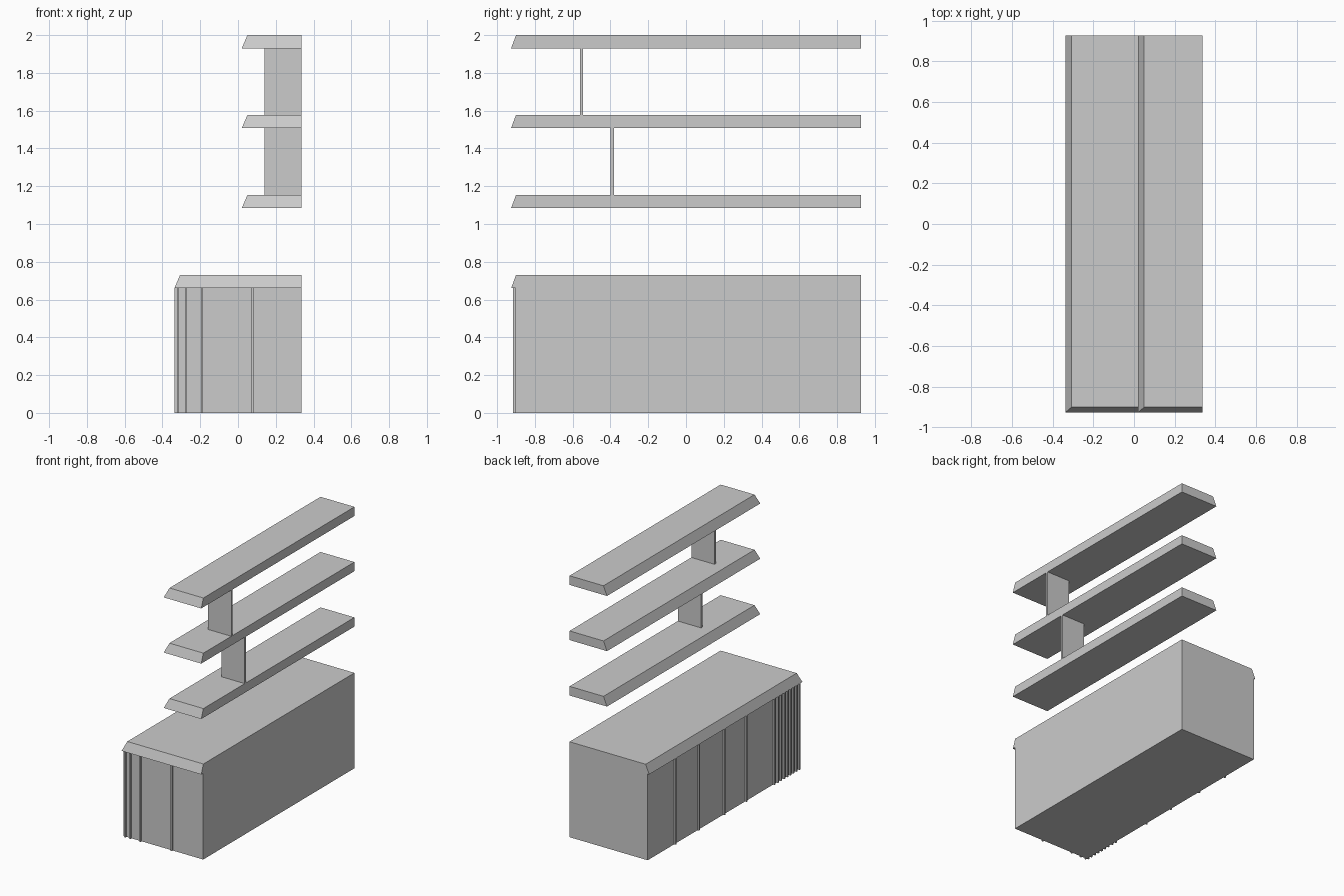
import bpy, bmesh

if "Cube" in bpy.data.objects:
    bpy.data.objects.remove(bpy.data.objects["Cube"])

BACK_X, BACK_Y, FRONT_Y = 0.337, 0.926, -0.926


def mesh_object(name, bm):
    bmesh.ops.recalc_face_normals(bm, faces=bm.faces)
    me = bpy.data.meshes.new(name)
    bm.to_mesh(me)
    bm.free()
    ob = bpy.data.objects.new(name, me)
    bpy.context.collection.objects.link(ob)
    return ob


def add_box(bm, x0, x1, y0, y1, z0, z1, slope_x=0.0, slope_y=0.0):
    """Box whose left and front faces lean inwards towards the top."""
    geo = bmesh.ops.create_cube(bm, size=1.0)
    for v in geo["verts"]:
        top = v.co.z > 0
        x = x1 if v.co.x > 0 else x0 + (slope_x if top else 0)
        y = y1 if v.co.y > 0 else y0 + (slope_y if top else 0)
        v.co = (x, y, z1 if top else z0)


def box(name, *args, **kw):
    bm = bmesh.new()
    add_box(bm, *args, **kw)
    return mesh_object(name, bm)


# Counter body and bevelled worktop
BODY_X, BODY_Y = -0.324, -0.902
box("counter_body", BODY_X, BACK_X, BODY_Y, BACK_Y, 0, 0.66)
box("counter_top", -BACK_X, BACK_X, FRONT_Y, BACK_Y, 0.66, 0.73,
    slope_x=0.03, slope_y=0.026)

# Thin vertical battens, crowded towards the front left corner
HALF, DEPTH = 0.006, 0.013
bm = bmesh.new()
for x in (-0.318, -0.275, -0.19, 0.075):
    add_box(bm, x - HALF, x + HALF, BODY_Y - DEPTH, BODY_Y, 0, 0.66)
mesh_object("front_battens", bm)

bm = bmesh.new()
for y in (0.60, 0.32, 0.01, -0.257, -0.595, -0.634, -0.675, -0.713,
          -0.75, -0.787, -0.824, -0.86, -0.896):
    add_box(bm, BODY_X - DEPTH, BODY_X, y - HALF, y + HALF, 0, 0.66)
mesh_object("side_battens", bm)

# Three wall shelves with the same sloped edges
for i, z in enumerate((1.084, 1.508, 1.93)):
    box(f"shelf_{i + 1}", 0.02, BACK_X, FRONT_Y, BACK_Y, z, z + 0.07,
        slope_x=0.03, slope_y=0.026)

# Upright dividers between shelves
box("lower_divider", 0.14, BACK_X, -0.4, -0.382, 1.154, 1.508)
box("upper_divider", 0.14, BACK_X, -0.562, -0.545, 1.578, 1.93)
